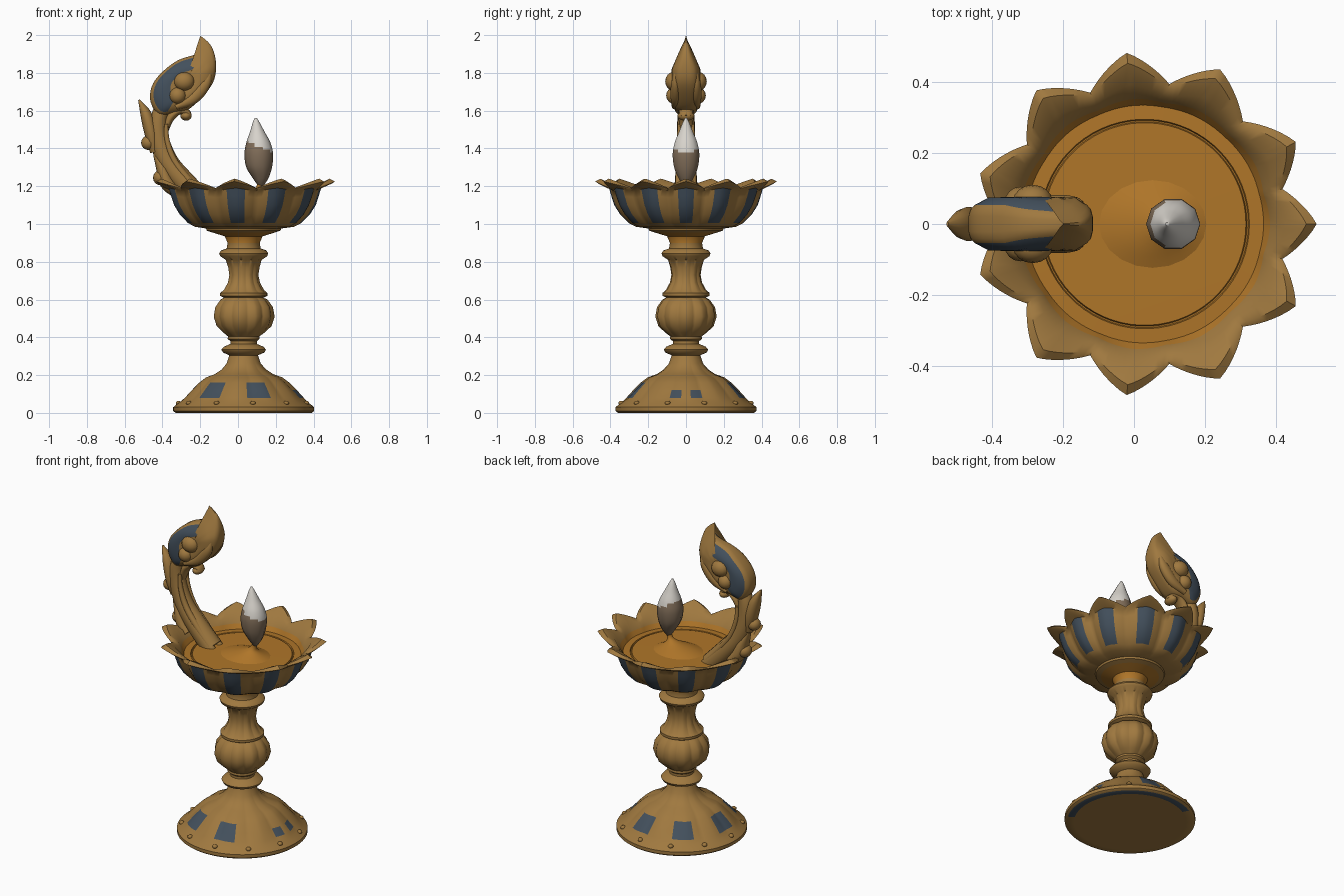
import bpy, bmesh, math
from mathutils import Vector

if "Cube" in bpy.data.objects:
    bpy.data.objects.remove(bpy.data.objects["Cube"])

CX = 0.03        # axis of the turned body
LOBES = 11       # petals and ribs

def material(name, rgb):
    m = bpy.data.materials.new(name)
    m.diffuse_color = (*rgb, 1)
    m.use_nodes = True
    m.node_tree.nodes["Principled BSDF"].inputs["Base Color"].default_value = m.diffuse_color
    return m

BRASS = material("aged brass", (0.35, 0.19, 0.05))
BLUE = material("slate blue", (0.056, 0.08, 0.108))
OIL = material("amber oil", (0.43, 0.18, 0.022))
WHITE = material("flame white", (0.68, 0.65, 0.60))
BROWN = material("flame brown", (0.22, 0.155, 0.10))

def finish(name, bm, mats, angle=40):
    bmesh.ops.remove_doubles(bm, verts=bm.verts, dist=0.0004)
    bmesh.ops.recalc_face_normals(bm, faces=bm.faces)
    me = bpy.data.meshes.new(name)
    bm.to_mesh(me)
    bm.free()
    for m in mats:
        me.materials.append(m)
    ob = bpy.data.objects.new(name, me)
    bpy.context.collection.objects.link(ob)
    bpy.ops.object.select_all(action='DESELECT')
    ob.select_set(True)
    bpy.context.view_layer.objects.active = ob
    bpy.ops.object.shade_smooth_by_angle(angle=math.radians(angle))
    return ob

def skin(rings, rule=None, caps=True):
    """Join closed rings of points; rule(row, column, centre) gives the material."""
    bm = bmesh.new()
    vs = [[bm.verts.new(p) for p in ring] for ring in rings]
    n = len(vs[0])
    for i in range(len(vs) - 1):
        for j in range(n):
            k = (j + 1) % n
            f = bm.faces.new((vs[i][j], vs[i][k], vs[i + 1][k], vs[i + 1][j]))
            if rule:
                f.material_index = rule(i, j, f.calc_center_median())
    if caps:
        bm.faces.new(vs[0])
        f = bm.faces.new(vs[-1])
        if rule:
            f.material_index = rule(len(vs) - 2, 0, f.calc_center_median())
    return bm

def spline(pts, sub, closed=False):
    """Catmull-Rom resampling of points of any dimension."""
    n, out = len(pts), []
    get = (lambda i: pts[i % n]) if closed else (lambda i: pts[max(0, min(n - 1, i))])
    for i in range(n if closed else n - 1):
        for s in range(sub):
            t = s / sub
            out.append([0.5 * (2 * b + (c - a) * t + (2 * a - 5 * b + 4 * c - d) * t * t
                        + (3 * b - a - 3 * c + d) * t ** 3)
                        for a, b, c, d in zip(get(i - 1), get(i), get(i + 1), get(i + 2))])
    return out if closed else out + [list(pts[-1])]

def petal_u(theta):
    """Position across a petal, -1..1, with 0 at its centre line."""
    return 2 * ((theta * LOBES / math.tau + 0.5) % 1) - 1

# The petals are not evenly spaced: their centre angles from +x round to -x
CENTRES = [0, 28.5, 64, 96, 129, 163, 197]

def petal_angle(t):
    s = 1 if t <= math.pi else -1
    k = (t if s > 0 else math.tau - t) * LOBES / math.tau
    i = int(k)
    return s * math.radians(CENTRES[i] + (k - i) * (CENTRES[i + 1] - CENTRES[i]))

def lathe(name, rows, mats, rule=None, per=14, angle=40, warp=lambda t: t):
    """Rows are (r, z, petal swell in r, petal lift in z)."""
    n, rings = LOBES * per, []
    for row in rows:
        r, z, wr, wz = (list(row) + [0, 0])[:4]
        power = 1.1 if wz > .03 else 1.4          # pointed at the rim
        ring = []
        for j in range(n):
            t = math.tau * j / n
            g = 1 - abs(petal_u(t)) ** power
            rr, a = max(r + wr * g, 0.00001), warp(t)
            ring.append((CX + rr * math.cos(a), rr * math.sin(a), z + wz * g))
        rings.append(ring)
    pick = rule and (lambda i, j, c: rule(i, math.tau * (j + 0.5) / n))
    return finish(name, skin(rings, pick, False), mats, angle)

def sweep(name, pts, mats, seg=16, flat=False, rule=None, sub=5):
    """Tube in the xz plane through (x, z, in-plane radius, y radius)."""
    path, rings = spline(pts, sub), []
    for i, (x, z, a, b) in enumerate(path):
        p, q = path[max(0, i - 1)], path[min(len(path) - 1, i + 1)]
        d = Vector((q[0] - p[0], q[1] - p[1])).normalized()
        nx, nz = (1, 0) if flat else (d.y, -d.x)
        a, b = max(a, 0.002), max(b, 0.002)
        rings.append([(x + nx * a * math.cos(t), b * math.sin(t), z + nz * a * math.cos(t))
                      for t in (math.tau * k / seg for k in range(seg))])
    return finish(name, skin(rings, rule), mats, 60)

def ball(name, loc, size, mat=BRASS, seg=16):
    bm = bmesh.new()
    bmesh.ops.create_uvsphere(bm, u_segments=seg, v_segments=seg // 2, radius=1)
    for v in bm.verts:
        v.co = Vector(loc) + Vector([c * s for c, s in zip(v.co, size)])
    return finish(name, bm, [mat], 60)

# Foot and turned stem: blue panels on the foot, amber cup under the bowl
stem = [(0, 0), (.32, 0), (.36, 0), (.373, .01), (.373, .03), (.355, .045), (.335, .06),
        (.308, .08, .01), (.27, .12, .012), (.23, .16, .012), (.195, .188, .01), (.15, .205, .006),
        (.115, .23, .004), (.09, .262), (.076, .305), (.11, .32), (.118, .335), (.105, .35),
        (.07, .365), (.07, .38), (.085, .392), (.083, .405), (.105, .425, .006), (.138, .46, .01),
        (.152, .51, .012), (.145, .56, .01), (.118, .6, .008), (.105, .61), (.125, .62),
        (.125, .635), (.102, .65, .006), (.08, .69, .006), (.074, .73, .004), (.08, .77, .004),
        (.095, .81), (.125, .83), (.13, .845), (.12, .86), (.09, .87), (.085, .9),
        (.1, .935), (.165, .955), (.195, .965), (.2, .98), (0, .985)]
PANELS = [(74, 12), (127, 12), (180, 12), (233, 12), (286, 12)]

def stem_rule(row, theta):
    deg = math.degrees(theta)
    gap = lambda a: abs((deg - a + 180) % 360 - 180)
    if row == 1:                                   # dark arc under the foot
        return int(gap(45) < 75)
    if row == 7 and 5 < gap(0) < 17:               # worn panel on the right
        return 1
    if row in (39, 40):
        return 2
    return int(row in (7, 8) and any(gap(a) < w for a, w in PANELS))

lathe("stem_and_foot", stem, [BRASS, BLUE, OIL], stem_rule)

for k in range(LOBES):
    t = math.tau * (k + 0.5) / LOBES
    ball("foot_stud", (CX + .345 * math.cos(t), .345 * math.sin(t), .052), (.016, .016, .012), seg=10)

# Lotus bowl: outer wall, pointed rim, inner wall
bowl = [(.19, .975), (.25, .985, .015), (.285, 1.005, .02), (.325, 1.05, .025), (.352, 1.10, .03),
        (.37, 1.14, .028, .01), (.38, 1.17, .03, .02), (.398, 1.18, .07, .035),
        (.40, 1.188, .084, .037), (.385, 1.19, .07, .05), (.36, 1.175, .035, .035),
        (.345, 1.15, .008), (.33, 1.115)]
lathe("lotus_bowl", bowl, [BRASS, BLUE, OIL],
      lambda row, th: 2 if row == 11 else int(2 <= row <= 5 and abs(petal_u(th)) < .4),
      angle=50, warp=petal_angle)

# Oil surface with a ring groove, and the mound that holds the wick
lathe("oil_surface", [(.345, 1.122), (.295, 1.124), (.292, 1.116), (.288, 1.116), (.285, 1.124),
                      (0, 1.126)], [OIL], per=6, angle=30)
sweep("wick_mound", [(.05, 1.118, .17, .14), (.06, 1.14, .11, .09), (.09, 1.165, .045, .04),
                     (.11, 1.19, .018, .018), (.12, 1.23, .016, .016)], [OIL], 20, True)

# Flame: brown below, white above a slanting line
sweep("flame", [(.12, 1.20, .012, .012), (.12, 1.24, .04, .04), (.112, 1.30, .068, .066),
                (.11, 1.37, .076, .074), (.108, 1.43, .064, .063), (.102, 1.49, .038, .038),
                (.096, 1.54, .017, .017), (.094, 1.562, .005, .005)], [BROWN, WHITE], 10, True,
      lambda i, j, c: int(c.z > 1.41 - .45 * (c.x - .11)), 8)

# Handle arm rising from inside the bowl, with a raised rib on each side
sweep("handle_arm", [(-.18, 1.11, .06, .065), (-.28, 1.215, .06, .06), (-.365, 1.32, .055, .052),
                     (-.415, 1.44, .052, .047), (-.42, 1.55, .045, .045), (-.39, 1.64, .04, .04)],
      [BRASS])
for s in (-1, 1):
    rib = sweep("handle_rib", [(-.15, 1.11, .02, .022), (-.25, 1.22, .02, .022),
                               (-.335, 1.33, .018, .018), (-.375, 1.44, .014, .014),
                               (-.38, 1.53, .01, .01)], [BRASS], 10)
    rib.location.y = s * .035

# Leaf head: a domed slab from its side outline, blue inlay along the back of each side
outline = [(-.42, 1.58), (-.465, 1.66), (-.44, 1.76), (-.33, 1.86), (-.205, 1.905), (-.172, 1.945),
           (-.2, 1.995), (-.14, 1.94), (-.116, 1.84), (-.14, 1.735), (-.25, 1.615), (-.34, 1.59)]
SUB = 6
edge = spline(outline, SUB, True)
half = [(1, .022), (.97, .042), (.9, .054), (.7, .074), (.42, .076), (.25, .073), (.001, .07)]
layers = [(s, -y) for s, y in reversed(half)] + half
mx, mz = -.28, 1.75
rings = []
for s, y in layers:
    ring = []
    for x, z in edge:
        pz = mz + s * (z - mz)
        ring.append((mx + s * (x - mx), y * min(1, max(.05, (2.0 - pz) / .18)), pz))
    rings.append(ring)

def inlay(i, j, c):
    k = min(i, len(layers) - 2 - i)       # same rule on both sides
    return int(k in (2, 3) and (j < 4.7 * SUB or j >= 11.4 * SUB))

finish("leaf_head", skin(rings, inlay, False), [BRASS, BLUE], 50)

# Berries and overlapping leaflets on both sides of the head
for s in (-1, 1):
    ball("head_berry_upper", (-.285, s * .065, 1.755), (.055, .045, .05))
    ball("head_berry_lower", (-.32, s * .06, 1.68), (.045, .045, .045))
    leaf = sweep("head_leaflet", [(-.33, 1.62, .015, .02), (-.24, 1.665, .032, .026),
                                  (-.175, 1.74, .03, .024), (-.145, 1.81, .004, .004)], [BRASS], 12)
    leaf.location.y = s * .055

# Back leaf, inner scroll and beads on the arm
sweep("back_leaf", [(-.44, 1.38, .025, .03), (-.46, 1.48, .035, .048), (-.487, 1.58, .03, .04),
                    (-.525, 1.658, .004, .006)], [BRASS], 12)
sweep("inner_scroll", [(-.385, 1.49, .015, .03), (-.36, 1.56, .022, .04), (-.315, 1.598, .02, .04),
                       (-.272, 1.592, .018, .036), (-.255, 1.57, .012, .03)], [BRASS], 12)
ball("scroll_bead", (-.275, 0, 1.573), (.03, .045, .026))
ball("arm_bead_upper", (-.475, 0, 1.43), (.038, .04, .038))
ball("arm_bead_lower", (-.41, 0, 1.245), (.04, .045, .04))
sweep("arm_base_leaf", [(-.33, 1.17, .03, .06), (-.375, 1.22, .04, .06), (-.405, 1.30, .03, .045),
                        (-.44, 1.37, .01, .02)], [BRASS], 12)
